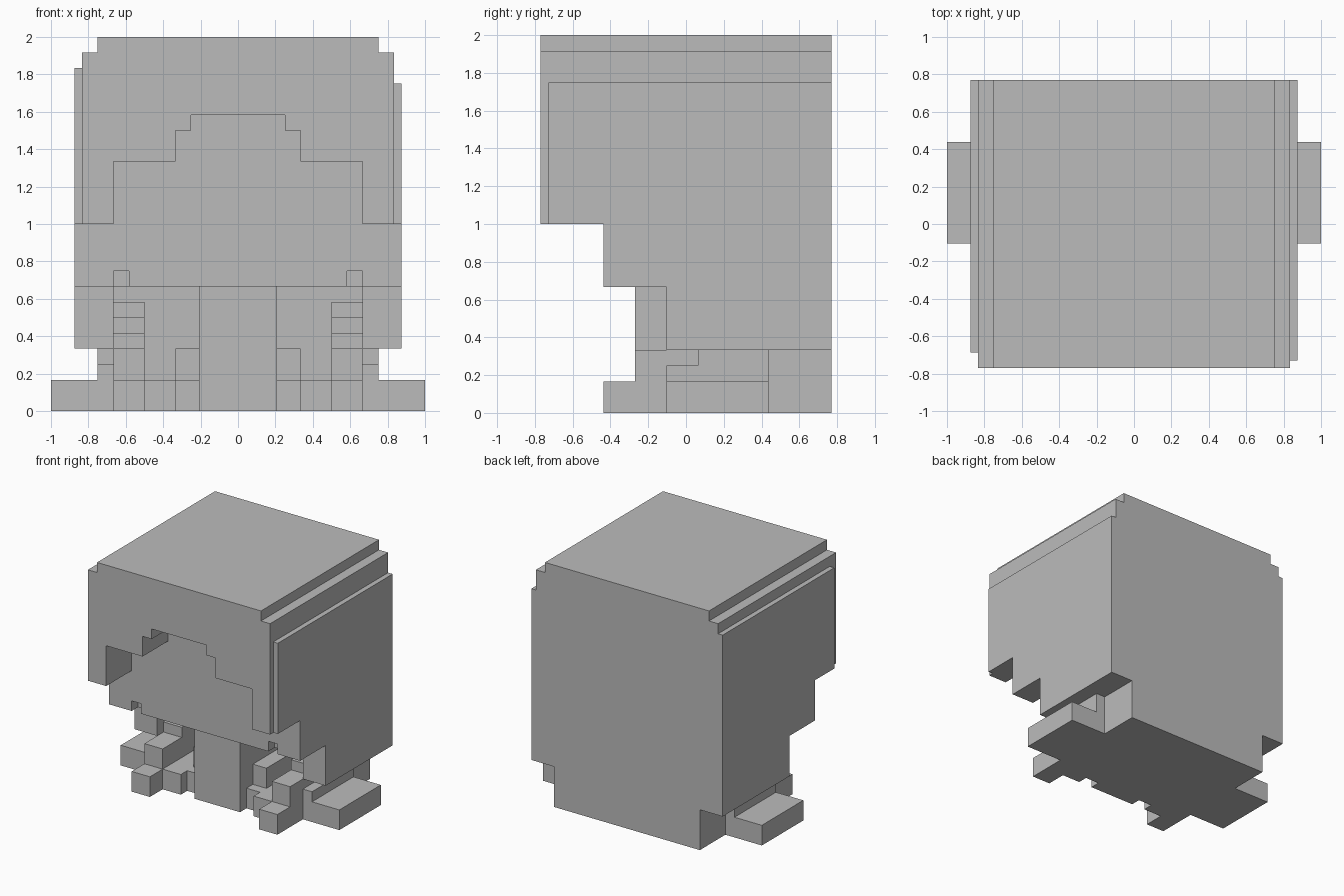
import bpy
import bmesh
from mathutils import Vector

cube = bpy.data.objects.get("Cube")
if cube:
    bpy.data.objects.remove(cube, do_unlink=True)

U = 1 / 12            # one grid block
FRONT, BACK = -9.25, 9.25
FACE, CHEST, WALL = -5.25, -3.25, -1.25

grey = bpy.data.materials.new("plain grey")
grey.use_nodes = True
grey.diffuse_color = (0.5, 0.5, 0.5, 1)
grey.node_tree.nodes["Principled BSDF"].inputs["Base Color"].default_value = (0.5, 0.5, 0.5, 1)


def prism(name, outline, start, end, axis="y"):
    """Extrude a flat outline along x or y, measured in blocks."""
    bm = bmesh.new()

    def place(a, b, d):
        return Vector((a, d, b) if axis == "y" else (d, a, b)) * U

    face = bm.faces.new([bm.verts.new(place(a, b, start)) for a, b in outline])
    extruded = bmesh.ops.extrude_face_region(bm, geom=[face])["geom"]
    shift = place(0, 0, end - start)
    bmesh.ops.translate(bm, vec=shift, verts=[v for v in extruded if isinstance(v, bmesh.types.BMVert)])
    bmesh.ops.recalc_face_normals(bm, faces=bm.faces)
    mesh = bpy.data.meshes.new(name)
    bm.to_mesh(mesh)
    bm.free()
    mesh.materials.append(grey)
    obj = bpy.data.objects.new(name, mesh)
    bpy.context.collection.objects.link(obj)
    return obj


def box(name, x, y, z):
    return prism(name, [(x[0], z[0]), (x[1], z[0]), (x[1], z[1]), (x[0], z[1])], *y)


def pair(name, x, y, z):
    box("left_" + name, x, y, z)
    box("right_" + name, (-x[1], -x[0]), y, z)


def symmetric(half):
    return half + [(-a, b) for a, b in reversed(half)]


# Head: fringe with stepped opening, face layer with two notches, solid skull
crown = [(10, 23), (9, 23), (9, 24)]
prism("fringe", symmetric([(3, 19), (3, 18), (4, 18), (4, 16), (8, 16), (8, 12), (10, 12)] + crown), FRONT, FACE)
prism("face", symmetric([(7, 8), (7, 9), (8, 9), (8, 8), (10, 8)] + crown), FACE, FACE + 1)
prism("skull", symmetric([(10, 8)] + crown), FACE + 1, BACK)

# Side hair, slightly uneven left and right
for name, side, front, top in (("left", 1, -8.75, 21), ("right", -1, -8.25, 22)):
    outline = [(front, top), (front, 12), (FACE, 12), (FACE, 8), (WALL, 8), (WALL, 4), (BACK, 4), (BACK, top)]
    prism(name + "_side_hair", outline, side * 10, side * 10.5, axis="x")

# Body
box("torso", (-2.5, 2.5), (CHEST, BACK), (0, 8))
pair("back_hair", (2.5, 8), (2.75, BACK), (0, 8))
pair("lower_side_hair", (8, 10), (WALL, BACK), (4, 8))

# Arms: stepped in the recess beside the torso
for step in range(3):
    pair(f"arm_step_{step + 1}", (6, 8), (step - 0.25, 2.75), (4 + step, 5 + step))

# Legs and feet
pair("foot", (6, 8), (FACE, CHEST), (0, 2))
pair("leg", (6, 8), (CHEST, 2.75), (0, 4))
pair("inner_leg", (4, 6), (CHEST, 2.75), (0, 2))
pair("lap", (2.5, 4), (-2.25, 2.75), (0, 2))
pair("lap_top", (2.5, 4), (WALL, 2.75), (2, 4))

# Skirts of the seat spreading to either side
pair("side_skirt", (8, 12), (WALL, 5.25), (0, 2))
pair("skirt_low_step", (8, 9), (WALL, 0.75), (2, 3))
pair("skirt_high_step", (8, 9), (0.75, 5.25), (2, 4))
